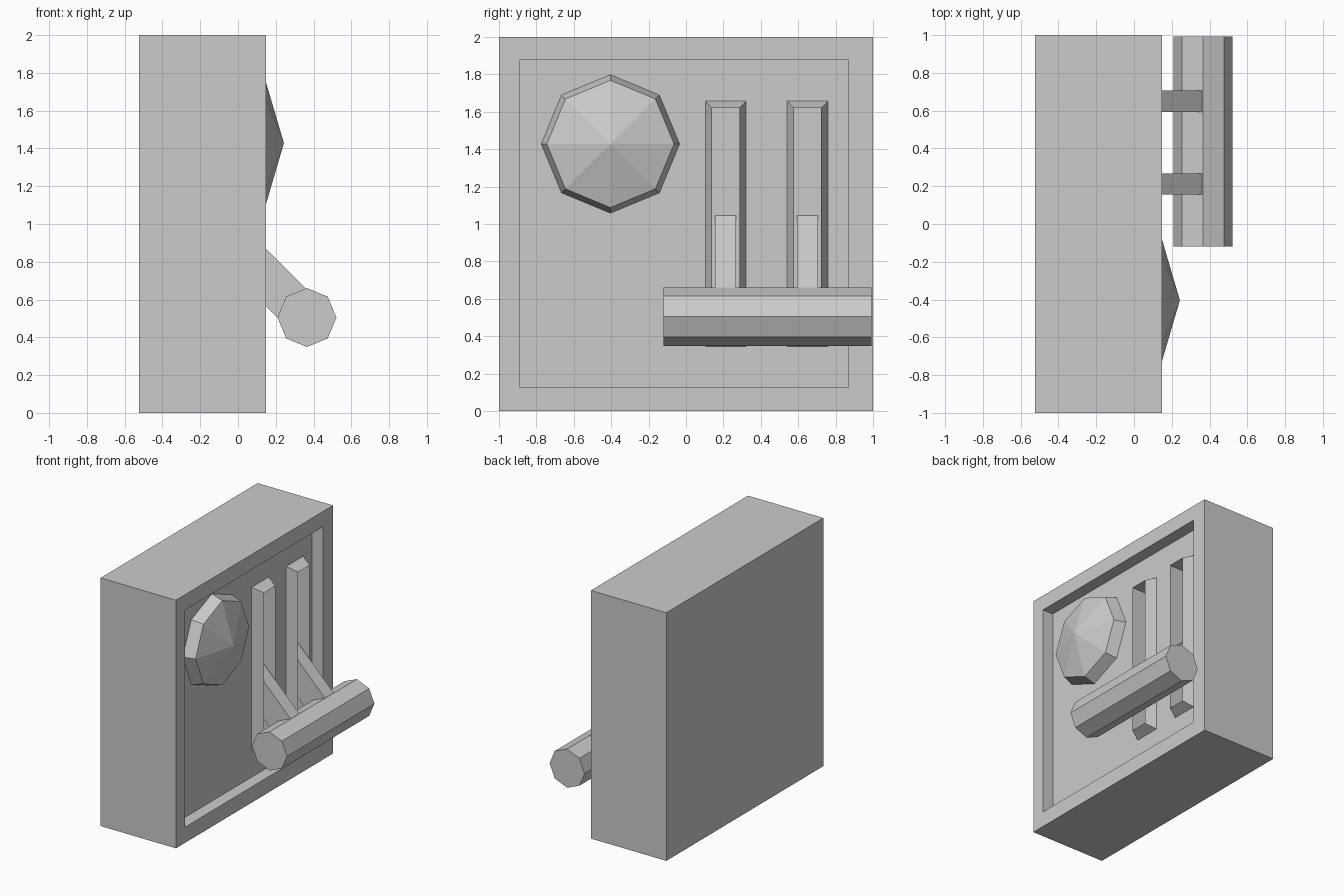
import bpy, bmesh
from math import cos, sin, pi

if "Cube" in bpy.data.objects:
    bpy.data.objects.remove(bpy.data.objects["Cube"])


def loft(name, loops, cap_start=True, cap_end=True):
    """Skin a list of equal-length point loops with quads and optional caps."""
    bm = bmesh.new()
    rows = [[bm.verts.new(p) for p in loop] for loop in loops]
    n = len(rows[0])
    for a, b in zip(rows, rows[1:]):
        for i in range(n):
            j = (i + 1) % n
            bm.faces.new((a[i], a[j], b[j], b[i]))
    if cap_start:
        bm.faces.new(rows[0][::-1])
    if cap_end:
        bm.faces.new(rows[-1])
    bmesh.ops.remove_doubles(bm, verts=bm.verts[:], dist=1e-5)
    if cap_start and cap_end:
        bmesh.ops.recalc_face_normals(bm, faces=bm.faces[:])
    mesh = bpy.data.meshes.new(name)
    bm.to_mesh(mesh)
    bm.free()
    obj = bpy.data.objects.new(name, mesh)
    bpy.context.collection.objects.link(obj)
    return obj


def rect(x, y0, y1, z0, z1):
    return [(x, y0, z0), (x, y1, z0), (x, y1, z1), (x, y0, z1)]


def octagon(r):
    return [(r * cos(i * pi / 4), r * sin(i * pi / 4)) for i in range(8)]


FRONT, PANEL, FLOOR, RIM = 0.147, 0.05, -0.027, 0.133

# housing with a recessed panel
outer, recess = (-1, 1, 0, 2), (-0.888, 0.87, 0.127, 1.877)
housing = loft("housing", [rect(-0.525, *outer), rect(FRONT, *outer),
                           rect(FRONT, *recess), rect(PANEL, *recess)])

# two raised slot surrounds, each with a lever arm
for n, y in enumerate((0.212, 0.65), 1):
    base = (y - 0.109, y + 0.109, 0.345, 1.657)
    hole = (y - 0.073, y + 0.073, 0.382, 1.62)
    loft(f"slot_surround_{n}", [rect(PANEL, *base), rect(RIM, *hole),
                                rect(FLOOR, *hole)], cap_start=False)

    # opening through the panel behind the surround
    cut = (y - 0.08, y + 0.08, 0.375, 1.627)
    cutter = loft(f"slot_cutter_{n}", [rect(FLOOR - 0.005, *cut), rect(0.1, *cut)])
    cutter.hide_render = True
    cutter.hide_viewport = True
    mod = housing.modifiers.new(f"slot_{n}", 'BOOLEAN')
    mod.operation = 'DIFFERENCE'
    mod.solver = 'EXACT'
    mod.object = cutter

    # sloping arm from the slot floor down to the grip
    side = [(FLOOR, 0.74), (0.29, 0.423), (0.44, 0.577), (FLOOR, 1.045)]
    loft(f"lever_arm_{n}", [[(x, yy, z) for x, z in side]
                            for yy in (y - 0.056, y + 0.056)])

# octagonal lever grip
loft("lever_grip", [[(0.365 + a, y, 0.505 + b) for a, b in octagon(0.156)]
                    for y in (-0.12, 0.993)])

# faceted lamp: short bevelled rim, then a low pyramid
loft("lamp", [[(x, -0.404 + a, 1.428 + b) for a, b in octagon(r)]
              for x, r in ((PANEL, 0.37), (0.143, 0.34), (0.243, 0.0))],
     cap_start=False, cap_end=False)
